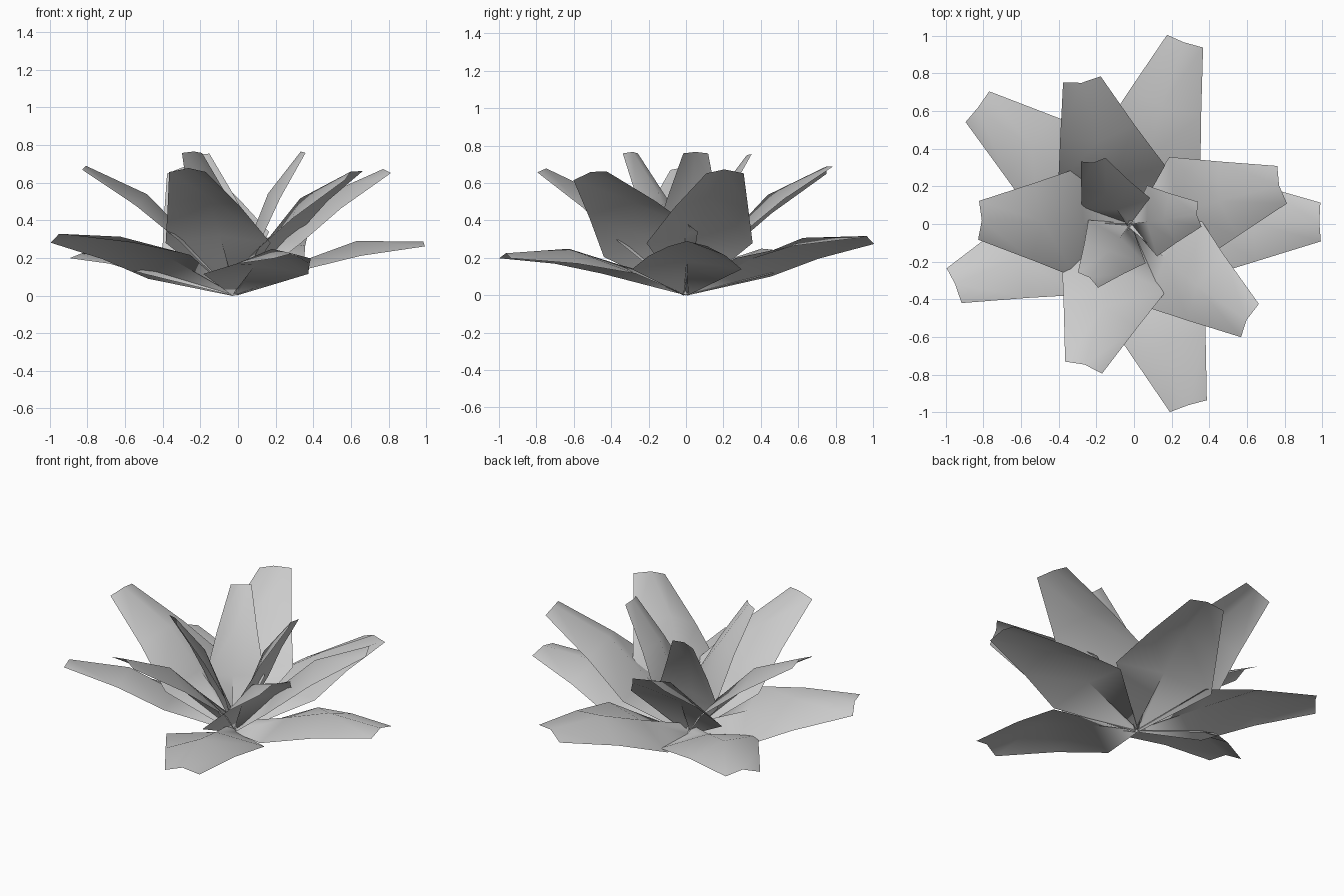
import bpy
from math import radians
from mathutils import Matrix, Vector

cube = bpy.data.objects.get("Cube")
if cube:
    bpy.data.objects.remove(cube)

grey = bpy.data.materials.new("leaf_grey")
grey.use_nodes = True
colour = (0.6, 0.6, 0.6, 1)
grey.diffuse_color = colour
grey.node_tree.nodes["Principled BSDF"].inputs["Base Color"].default_value = colour

# Leaf cross-sections: distance along, half width, edge height, midrib height
# The first is the pinched fold at the base
ROWS = [(0.0, 0.012, 0.0, 0.063),
        (0.378, 0.293, 0.041, 0.088),
        (0.67, 0.205, 0.037, 0.118),
        (1.0, 0.103, 0.0, 0.027)]
BASE = Vector((-0.02, 0, 0))


def make_leaf(name, azimuth, pitch, roll, length, width=1.0):
    """Arched, ridged blade folded shut where it meets the shared base point."""
    verts = []
    for along, half, edge, rib in ROWS:
        verts += [Vector((along * length, half * width, edge * width)),
                  Vector((along * length, 0, rib * width)),
                  Vector((along * length, -half * width, edge * width))]
    # The fold opens out in triangles, the blade continues in quads
    faces = [(0, 1, 4), (0, 4, 3), (1, 2, 4), (2, 5, 4)]
    for row in range(1, len(ROWS) - 1):
        for side in (0, 1):
            a = row * 3 + side
            faces.append((a, a + 1, a + 4, a + 3))
    turn = (Matrix.Rotation(radians(azimuth), 3, 'Z')
            @ Matrix.Rotation(radians(-pitch), 3, 'Y')
            @ Matrix.Rotation(radians(roll), 3, 'X'))
    mesh = bpy.data.meshes.new(name)
    mesh.from_pydata([BASE + turn @ v for v in verts], [], faces)
    mesh.materials.append(grey)
    mesh.shade_smooth()
    leaf = bpy.data.objects.new(name, mesh)
    bpy.context.collection.objects.link(leaf)


# Low spreading leaves: azimuth, pitch, roll, length
outer = [(0.6, 14.5, 0, 1.045), (73.3, 16, -10, 1.055), (142.5, 11, 0, 1.043),
         (199.3, 17, 13, 1.037), (287.7, 11, 0, 1.035)]
# Half-raised leaves
middle = [(14.5, 38, 0, 1.058), (108.5, 39.5, -14, 1.05),
          (178.6, 39.7, 0, 1.048), (252, 39.3, 0, 1.037),
          (321.1, 38, 17, 1.037)]
# Narrow upright leaves at the heart
inner = [(8, 63.8, 0, 0.845), (120, 62, -24, 0.84), (233, 63.8, 0, 0.845)]

for ring, leaves, width in (("outer", outer, 1), ("middle", middle, 1),
                            ("inner", inner, 0.65)):
    for i, (azimuth, pitch, roll, length) in enumerate(leaves, 1):
        make_leaf(f"{ring}_leaf_{i}", azimuth, pitch, roll, length, width)
